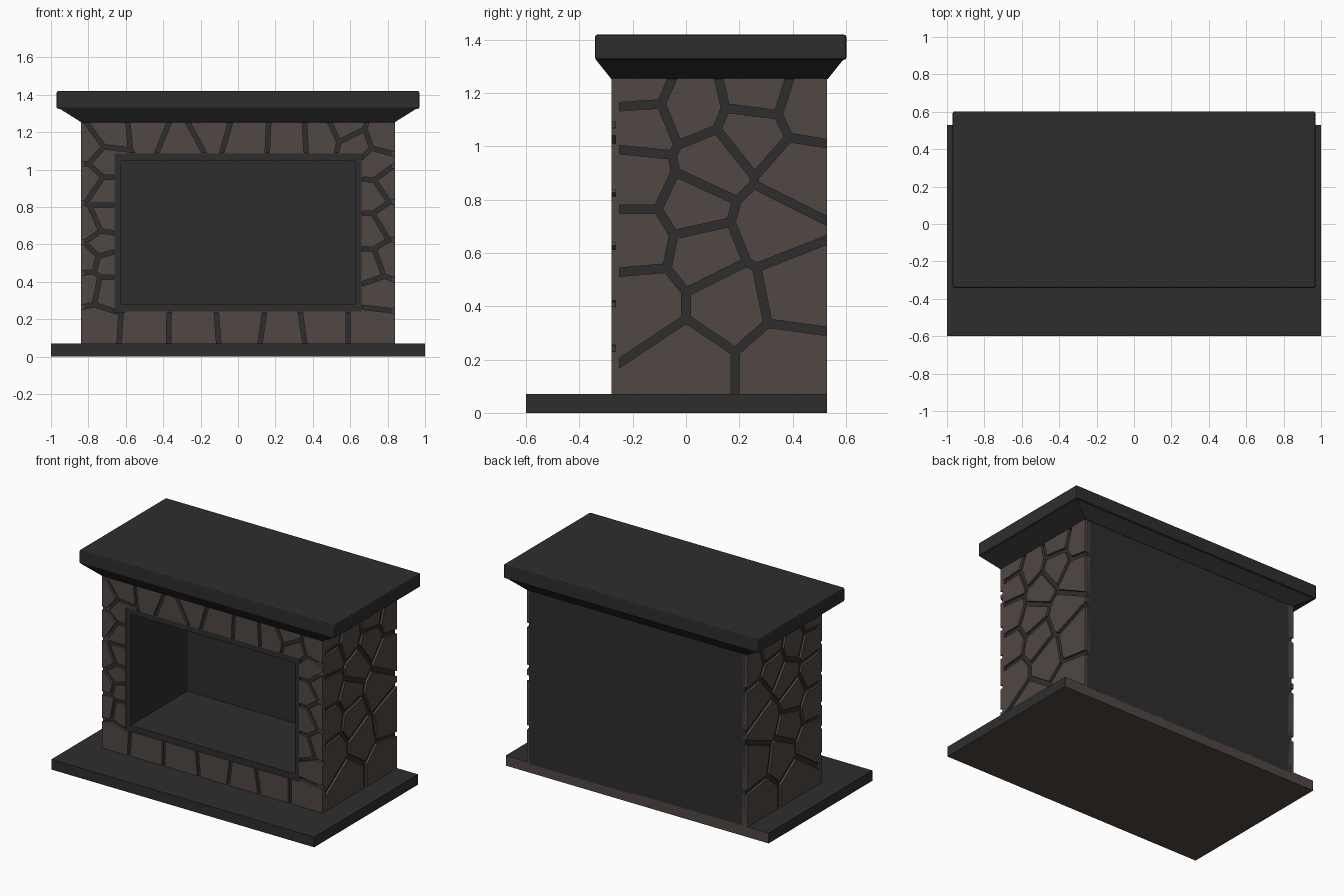
import bpy, bmesh
from mathutils import Vector

if "Cube" in bpy.data.objects:
    bpy.data.objects.remove(bpy.data.objects["Cube"])


def material(name, rgb):
    m = bpy.data.materials.new(name)
    m.diffuse_color = (*rgb, 1)
    m.use_nodes = True
    m.node_tree.nodes["Principled BSDF"].inputs["Base Color"].default_value = m.diffuse_color
    return m


DARK = material("dark_slate", (0.027, 0.027, 0.027))
STONE = material("brown_stone", (0.08, 0.063, 0.056))


def finish(name, bm, *mats):
    bmesh.ops.recalc_face_normals(bm, faces=bm.faces[:])
    me = bpy.data.meshes.new(name)
    bm.to_mesh(me)
    bm.free()
    for m in mats:
        me.materials.append(m)
    ob = bpy.data.objects.new(name, me)
    bpy.context.collection.objects.link(ob)
    return ob


def box(name, x, y0, y1, z0, z1, bevel=0.0, flare=0.0):
    """Box centred on x; flare widens its top on every side: (fx, fy)."""
    bm = bmesh.new()
    bmesh.ops.create_cube(bm, size=1)
    for v in bm.verts:
        v.co = (v.co.x * 2 * x, (y0 + y1) / 2 + v.co.y * (y1 - y0),
                (z0 + z1) / 2 + v.co.z * (z1 - z0))
        if flare and v.co.z > (z0 + z1) / 2:
            v.co.x += flare[0] if v.co.x > 0 else -flare[0]
            v.co.y += flare[1] if v.co.y > (y0 + y1) / 2 else -flare[1]
    ob = finish(name, bm, DARK)
    if bevel:
        mod = ob.modifiers.new("bevel", 'BEVEL')
        mod.width, mod.segments = bevel, 2
    return ob


def cut(ob, name, *dims):
    cutter = box(name, *dims)
    cutter.hide_render = True
    cutter.display_type = 'WIRE'
    cutter.hide_set(True)
    mod = ob.modifiers.new("opening", 'BOOLEAN')
    mod.object, mod.solver = cutter, 'EXACT'


def clip(poly, point, normal):
    """Keep the part of a convex polygon behind a line."""
    out = []
    for a, b in zip(poly, poly[1:] + poly[:1]):
        da, db = (a - point).dot(normal), (b - point).dot(normal)
        if da <= 0:
            out.append(a)
        if da * db < 0:
            out.append(a.lerp(b, da / (da - db)))
    return out


def stones(name, seeds, u0, u1, v0, v1, gap, place):
    """Raised stones: one shrunken cell per seed, extruded through place(u, v, depth)."""
    bm = bmesh.new()
    pts = [Vector(s) for s in seeds]
    for p in pts:
        poly = [Vector(c) for c in ((u0, v0), (u1, v0), (u1, v1), (u0, v1))]
        for q in pts:
            if q != p:
                n = (q - p).normalized()
                poly = clip(poly, (p + q) / 2 - n * gap / 2, n)
        if len(poly) < 3:
            continue
        rings = [[bm.verts.new(place(c.x, c.y, d)) for c in poly] for d in (0, 1)]
        bm.faces.new(rings[0])
        bm.faces.new(rings[1])
        k = len(poly)
        for i in range(k):
            j = (i + 1) % k
            bm.faces.new((rings[0][i], rings[0][j], rings[1][j], rings[1][i]))
    return finish(name, bm, STONE)


# Hearth slab, bare stone underneath and behind
hearth = box("hearth_slab", 1.0, -0.60, 0.53, 0, 0.07)
hearth.data.materials.append(STONE)
for f in hearth.data.polygons:
    if f.normal.y > 0.9 or f.normal.z < -0.9:
        f.material_index = 1

# Chimney body with firebox
body = box("fireplace_body", 0.825, -0.265, 0.53, 0.06, 1.26)
cut(body, "firebox_cutter", 0.625, -0.5, 0.34, 0.28, 1.045)

# Mantel: flared moulding and shelf
box("mantel_moulding", 0.838, -0.28, 0.532, 1.253, 1.328, flare=(0.12, 0.06))
box("mantel_shelf", 0.97, -0.342, 0.602, 1.325, 1.42, bevel=0.01)

# Firebox surround
frame = box("firebox_frame", 0.665, -0.275, -0.2, 0.235, 1.09)
cut(frame, "frame_cutter", 0.625, -0.5, 0.34, 0.28, 1.045)

# Stones on both sides
side_seeds = [(-.17, 1.23), (.01, 1.15), (.27, 1.21), (.46, 1.15), (-.16, 1.08),
              (.25, 1.05), (-.18, .88), (.1, .93), (.42, .90), (.03, .78), (.32, .70),
              (-.18, .65), (.07, .60), (.41, .47), (-.16, .42), (.16, .42),
              (0, .18), (.37, .18)]
for side, s in (("right", 1), ("left", -1)):
    stones(side + "_stones", side_seeds, -0.265, 0.53, 0.06, 1.255, 0.032,
           lambda u, v, d, s=s: (s * (0.80 + 0.04 * d), u, v))

# Stones on the front, around the surround
front_seeds = [(-.76, .17), (-.5, .155), (-.24, .15), (.02, .17), (.24, .14), (.45, .17),
               (.73, .17), (-.69, 1.2), (-.48, 1.22), (-.31, 1.15), (-.16, 1.23),
               (.05, 1.17), (.27, 1.16), (.45, 1.17), (.58, 1.23), (.63, 1.13),
               (.77, 1.18), (-.8, 1.12), (-.71, 1.04), (-.8, .94), (-.71, .88),
               (-.71, .74), (-.8, .70), (-.73, .60), (-.81, .52), (-.7, .49),
               (-.8, .38), (-.7, .36), (.73, 1.03), (.81, .92), (.72, .86), (.81, .73),
               (.71, .67), (.7, .48), (.81, .52), (.75, .34)]
front = stones("front_stones", front_seeds, -0.84, 0.84, 0.06, 1.255, 0.024,
               lambda u, v, d: (u, -0.25 - 0.03 * d, v))
cut(front, "front_stone_cutter", 0.66, -0.5, 0.34, 0.24, 1.085)
